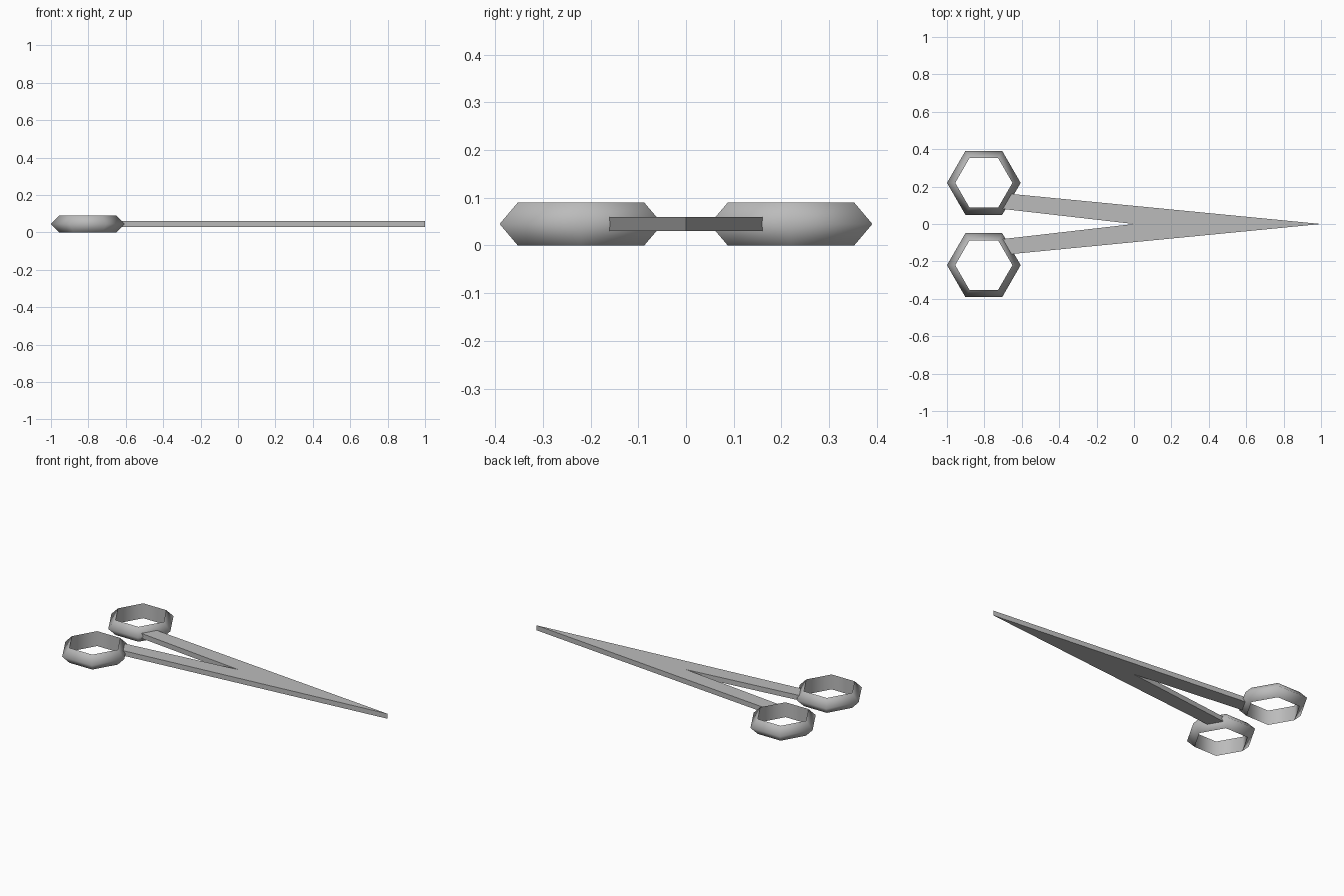
import bpy
import bmesh
from math import cos, sin, pi, radians

cube = bpy.data.objects.get("Cube")
if cube:
    bpy.data.objects.remove(cube, do_unlink=True)

steel = bpy.data.materials.new("grey_steel")
steel.use_nodes = True
grey = (0.5, 0.5, 0.5, 1)
steel.diffuse_color = grey
steel.node_tree.nodes["Principled BSDF"].inputs["Base Color"].default_value = grey


def finish(name, bm):
    bmesh.ops.recalc_face_normals(bm, faces=bm.faces)
    mesh = bpy.data.meshes.new(name)
    bm.to_mesh(mesh)
    bm.free()
    mesh.materials.append(steel)
    obj = bpy.data.objects.new(name, mesh)
    bpy.context.collection.objects.link(obj)
    return obj


# Hexagonal finger ring: a pointed outer section with a straight inner wall
def finger_ring(name, x, y, sides=6):
    bm = bmesh.new()
    section = [(0.153, 0), (0.197, 0.045), (0.153, 0.09)]
    loops = []
    for i in range(sides):
        a = 2 * pi * i / sides
        loops.append([bm.verts.new((x + r * cos(a), y + r * sin(a), z))
                      for r, z in section])
    count = len(section)
    for i in range(sides):
        a, b = loops[i], loops[(i + 1) % sides]
        for j in range(count):
            k = (j + 1) % count
            bm.faces.new((a[j], b[j], b[k], a[k]))
    obj = finish(name, bm)
    bpy.ops.object.select_all(action="DESELECT")
    obj.select_set(True)
    bpy.context.view_layer.objects.active = obj
    bpy.ops.object.shade_smooth_by_angle(angle=radians(100))


for name, side in (("left_finger_ring", 1), ("right_finger_ring", -1)):
    finger_ring(name, -0.803, side * 0.22)

# Closed blades: a forked, tapering plate mirrored about the centre line
half = [(-0.715, 0.082), (-0.669, 0.162)]
outline = [(0, 0)] + half + [(1, 0)] + [(x, -y) for x, y in reversed(half)]
bm = bmesh.new()
plate = bm.faces.new([bm.verts.new((x, y, 0.03)) for x, y in outline])
sweep = bmesh.ops.extrude_face_region(bm, geom=[plate], use_keep_orig=True)
for v in sweep["geom"]:
    if isinstance(v, bmesh.types.BMVert):
        v.co.z = 0.06
finish("blades", bm)
